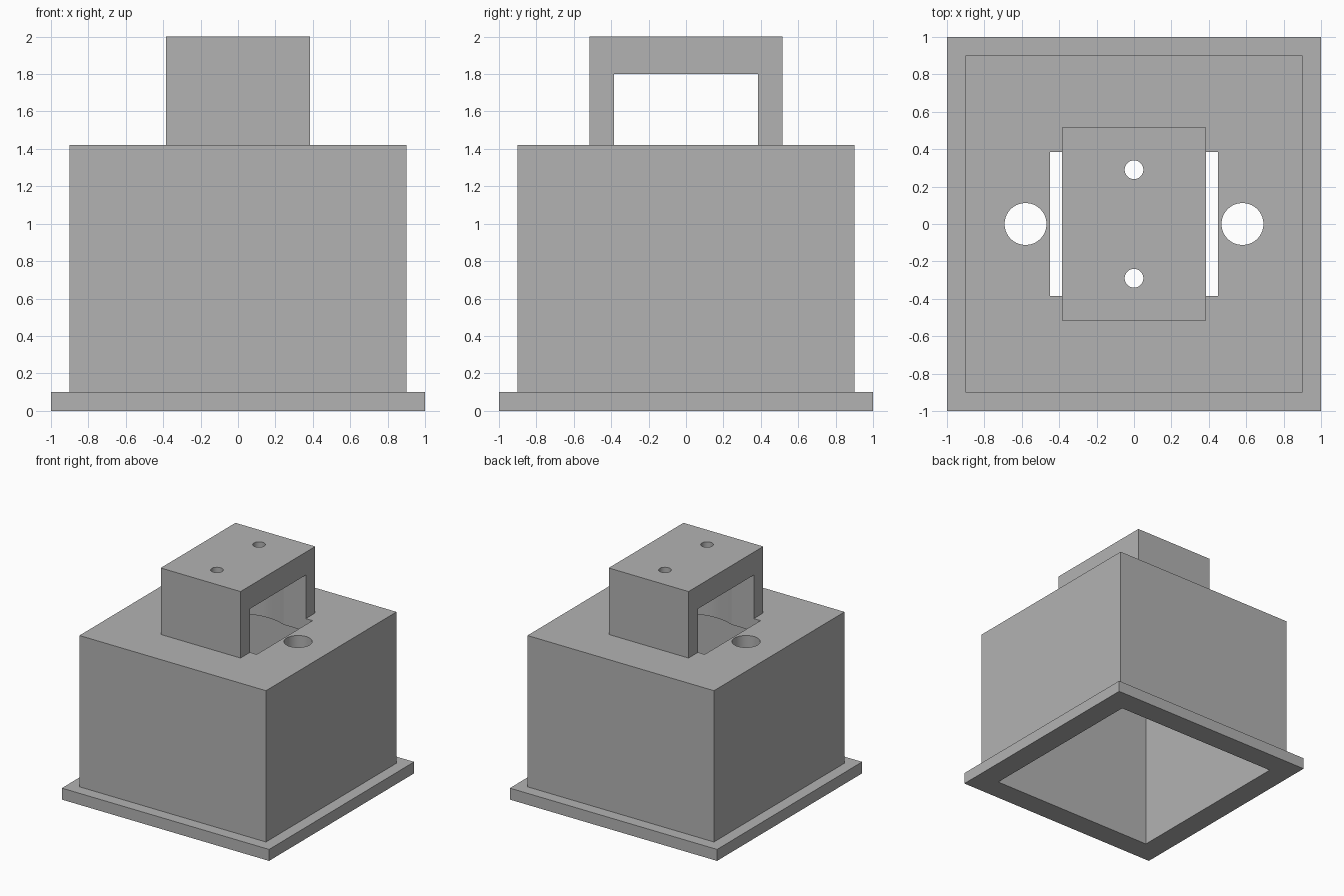
import bpy
import math

cube = bpy.data.objects.get("Cube")
if cube:
    bpy.data.objects.remove(cube, do_unlink=True)

grey = bpy.data.materials.new("plain_grey")
grey.use_nodes = True
grey.diffuse_color = (0.45, 0.45, 0.45, 1)
grey.node_tree.nodes["Principled BSDF"].inputs["Base Color"].default_value = grey.diffuse_color


def finish(name):
    obj = bpy.context.object
    obj.name = name
    obj.data.materials.append(grey)
    bpy.ops.object.transform_apply(location=True, rotation=True, scale=True)
    return obj


def box(name, half_x, half_y, low, high):
    bpy.ops.mesh.primitive_cube_add(size=2, location=(0, 0, (low + high) / 2))
    bpy.context.object.scale = (half_x, half_y, (high - low) / 2)
    return finish(name)


def cylinder(name, radius, x, y, low, high, sides=64):
    bpy.ops.mesh.primitive_cylinder_add(
        vertices=sides, radius=radius, depth=high - low, location=(x, y, (low + high) / 2))
    return finish(name)


def combine(target, tool, operation):
    mod = target.modifiers.new(tool.name, 'BOOLEAN')
    mod.operation = operation
    mod.solver = 'EXACT'
    mod.object = tool
    bpy.context.view_layer.objects.active = target
    bpy.ops.object.modifier_apply(modifier=mod.name)
    bpy.data.objects.remove(tool, do_unlink=True)


# Solid housing with its base flange and top bridge
housing = box("bridge_housing", 0.9, 0.9, 0.0, 1.42)
combine(housing, box("base_flange", 1.0, 1.0, 0.0, 0.1), 'UNION')
combine(housing, box("top_bridge", 0.385, 0.515, 1.37, 2.0), 'UNION')

# Hollow inside, open at the bottom
combine(housing, box("cavity", 0.8, 0.8, -0.1, 1.31), 'DIFFERENCE')

# Window through the bridge, continuing as a slot in the roof
combine(housing, box("window", 0.45, 0.385, 1.2, 1.8), 'DIFFERENCE')

# Round bore that scoops shallow grooves into the bridge legs
combine(housing, cylinder("bore", 0.42, 0, 0, 1.2, 1.8, 96), 'DIFFERENCE')

# Cable holes in the roof and screw holes in the bridge
for side in (-1, 1):
    combine(housing, cylinder("cable_hole", 0.112, side * 0.58, 0, 1.2, 1.6), 'DIFFERENCE')
    combine(housing, cylinder("screw_hole", 0.05, 0, side * 0.29, 1.7, 2.1, 48), 'DIFFERENCE')

# One material slot, smooth bores with sharp edges
housing.data.materials.clear()
housing.data.materials.append(grey)
for face in housing.data.polygons:
    face.material_index = 0
bpy.ops.object.select_all(action='DESELECT')
housing.select_set(True)
bpy.context.view_layer.objects.active = housing
bpy.ops.object.shade_smooth_by_angle(angle=math.radians(20))
